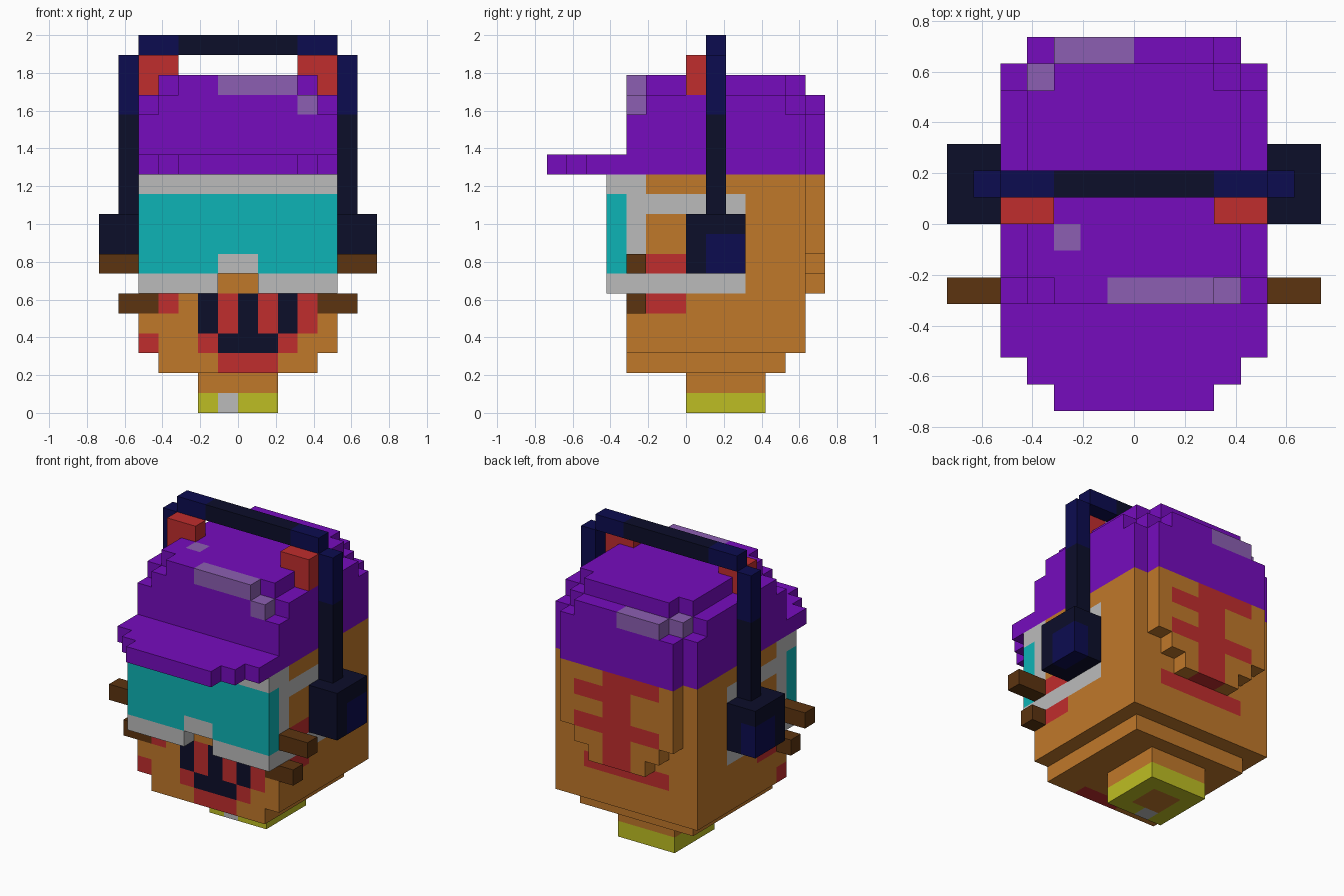
import bpy
import bmesh
from mathutils import Vector

cube = bpy.data.objects.get("Cube")
if cube:
    bpy.data.objects.remove(cube, do_unlink=True)

UNIT = 2 / 19  # size of one block


def linear(c):
    c /= 255
    return c / 12.92 if c <= 0.04045 else ((c + 0.055) / 1.055) ** 2.4


def material(name, *rgb):
    mat = bpy.data.materials.new(name)
    mat.use_nodes = True
    colour = [linear(c) for c in rgb] + [1]
    mat.diffuse_color = colour
    mat.node_tree.nodes["Principled BSDF"].inputs["Base Color"].default_value = colour
    return mat


skin = material("skin orange", 192, 120, 42)
red = material("red", 192, 45, 45)
grey = material("light grey", 187, 187, 187)
cyan = material("cyan lens", 13, 180, 182)
dark = material("dark navy", 12, 14, 42)
navy = material("navy blue", 12, 12, 80)
brown = material("brown wood", 92, 52, 16)
yellow = material("yellow", 190, 190, 35)
purple = material("purple", 118, 12, 190)
lilac = material("lilac highlight", 140, 95, 178)

SIDES = [Vector(d) for d in ((1, 0, 0), (-1, 0, 0), (0, 1, 0),
                             (0, -1, 0), (0, 0, 1), (0, 0, -1))]


class Part:
    """A blocky part: boxes fill grid cells, later boxes repaint earlier ones."""

    def __init__(self, name):
        self.name, self.cells = name, {}

    def box(self, mat, x, y, z, mirror=False):
        for i in range(*x):
            for j in range(*y):
                for k in range(*z):
                    self.cells[i, j, k] = mat
                    if mirror:
                        self.cells[-1 - i, j, k] = mat
        return self

    def cut(self, x, y, z):
        for i in range(*x):
            for j in range(*y):
                for k in range(*z):
                    self.cells.pop((i, j, k), None)
        return self

    def build(self):
        bm, verts = bmesh.new(), {}
        slots = list(dict.fromkeys(self.cells.values()))

        def vert(p):
            key = tuple(round(c) for c in p)
            if key not in verts:
                verts[key] = bm.verts.new(Vector(key) * UNIT)
            return verts[key]

        # Only the outer skin of the filled cells becomes faces
        for cell, mat in self.cells.items():
            middle = Vector(cell) + Vector((0.5, 0.5, 0.5))
            for n in SIDES:
                if tuple(int(a + b) for a, b in zip(cell, n)) in self.cells:
                    continue
                u = Vector((n.y, n.z, n.x))
                v = n.cross(u)
                ring = [middle + (n + u * a + v * b) / 2
                        for a, b in ((-1, -1), (1, -1), (1, 1), (-1, 1))]
                face = bm.faces.new([vert(p) for p in ring])
                face.material_index = slots.index(mat)
        mesh = bpy.data.meshes.new(self.name)
        bm.to_mesh(mesh)
        bm.free()
        for mat in slots:
            mesh.materials.append(mat)
        bpy.context.collection.objects.link(bpy.data.objects.new(self.name, mesh))


# Neck with a collar
neck = Part("neck")
neck.box(skin, (-2, 2), (0, 4), (0, 2))
neck.box(yellow, (-2, 2), (0, 4), (0, 1))
neck.box(skin, (-1, 1), (1, 3), (0, 1))
neck.box(grey, (-1, 0), (0, 1), (0, 1))
neck.build()

# Head with a stepped bulge at the back
head = Part("head")
head.box(skin, (-4, 4), (-3, 5), (2, 3))
head.box(skin, (-5, 5), (-3, 6), (3, 12))
for half, low in ((4, 8), (3, 7), (2, 6)):
    head.box(skin, (-half, half), (6, 7), (low, 12))

# Strap painted around the sides
head.box(grey, (4, 5), (-3, 3), (6, 7), True)
head.box(grey, (4, 5), (-3, 3), (10, 11), True)
head.box(grey, (4, 5), (-3, -2), (6, 12), True)
head.box(grey, (4, 5), (2, 3), (6, 11), True)
for low in (5, 7):
    head.box(red, (4, 5), (-2, 0), (low, low + 1), True)

# Mouth with teeth gaps
front = (-3, -2)
head.box(red, (-4, -3), front, (5, 6))
head.box(red, (-1, 4), front, (4, 6))
for left in (-2, 0, 2):
    head.box(dark, (left, left + 1), front, (4, 6))
head.box(red, (-5, -4), front, (3, 4))
head.box(red, (-2, 3), front, (3, 4))
head.box(dark, (-1, 2), front, (3, 4))
head.box(red, (-1, 2), front, (2, 3))

# Mark on the back
back = (6, 7)
head.box(red, (-1, 1), back, (6, 12))
head.box(red, (-3, -1), back, (11, 12))
head.box(red, (1, 3), back, (10, 11))
head.box(red, (-3, 3), back, (8, 9))
head.box(red, (-3, 3), (5, 6), (5, 6))
head.build()

# Goggles with a nose notch
goggles = Part("goggles")
goggles.box(grey, (-5, 5), (-4, -3), (6, 12))
goggles.box(cyan, (-5, 5), (-4, -3), (7, 11))
goggles.box(grey, (-1, 1), (-4, -3), (7, 8))
goggles.cut((-1, 1), (-4, -3), (6, 7))
goggles.build()

# Wooden pegs on both sides
pegs = Part("wooden_pegs")
pegs.box(brown, (5, 7), front, (7, 8), True)
pegs.box(brown, (5, 6), front, (5, 6), True)
pegs.build()
peg_ends = Part("peg_ends")
peg_ends.box(brown, (4, 5), (-3, -2), (5, 6), True)
for obj_cells in (peg_ends.cells,):
    head.cells.update(obj_cells)
bpy.data.objects.remove(bpy.data.objects["head"], do_unlink=True)
head.build()

# Cap: stepped brim
cap = Part("cap")
for half, tip in ((5, -5), (4, -6), (3, -7)):
    cap.box(purple, (-half, half), (tip, 0), (12, 13))
# Cap: rounded crown in layers
cap.box(purple, (-5, 5), (-3, 6), (12, 15))
cap.box(purple, (-4, 4), (6, 7), (12, 15))
cap.box(purple, (-5, 5), (-2, 5), (15, 16))
cap.box(purple, (-4, 4), (-3, 6), (15, 16))
cap.box(purple, (-3, 3), (6, 7), (15, 16))
cap.box(purple, (-4, 4), (-2, 5), (16, 17))
cap.box(purple, (-3, 3), (-3, 6), (16, 17))
# Cap: highlights
cap.box(lilac, (-1, 3), front, (16, 17))
cap.box(lilac, (3, 4), front, (15, 16))
cap.box(lilac, (-3, -2), (-1, 0), (16, 17))
cap.box(lilac, (-3, 0), back, (15, 16))
cap.box(lilac, (-4, -3), (5, 6), (15, 16))
cap.build()

# Red blocks in front of the headband
horns = Part("red_blocks")
horns.box(red, (3, 5), (0, 1), (16, 18), True)
horns.build()

# Headphones: band and ear cups
phones = Part("headphones")
phones.box(dark, (-5, 5), (1, 2), (18, 19))
phones.box(navy, (3, 5), (1, 2), (18, 19), True)
phones.box(dark, (5, 6), (1, 2), (10, 18), True)
phones.box(navy, (5, 6), (1, 2), (15, 18), True)
phones.box(dark, (5, 7), (0, 3), (7, 10), True)
phones.box(navy, (6, 7), (1, 3), (7, 9), True)
phones.build()
